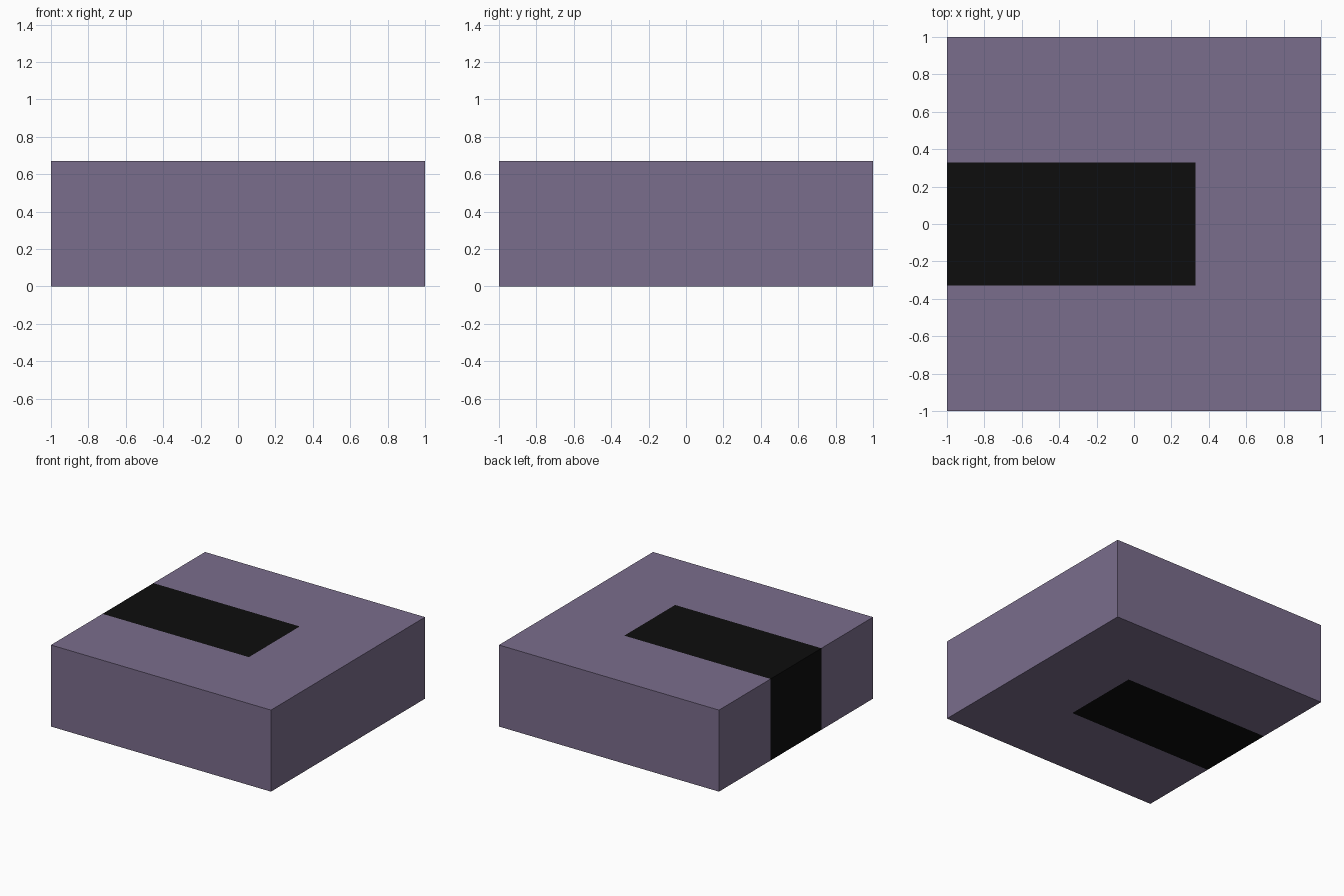
import bpy, bmesh
from mathutils import Vector

if "Cube" in bpy.data.objects:
    bpy.data.objects.remove(bpy.data.objects["Cube"])

HEIGHT = 0.67
STRIP = 0.33  # half width of the dark strip, and its end along x


def material(name, colour):
    m = bpy.data.materials.new(name)
    m.diffuse_color = (*colour, 1)
    m.use_nodes = True
    m.node_tree.nodes["Principled BSDF"].inputs["Base Color"].default_value = m.diffuse_color
    return m


# Square slab standing on the ground
bm = bmesh.new()
bmesh.ops.create_cube(bm, size=1)
bmesh.ops.scale(bm, vec=(2, 2, HEIGHT), verts=bm.verts)
bmesh.ops.translate(bm, vec=(0, 0, HEIGHT / 2), verts=bm.verts)

# Cut the outline of the dark strip into the faces
for point, normal in (((0, STRIP, 0), (0, 1, 0)),
                      ((0, -STRIP, 0), (0, 1, 0)),
                      ((STRIP, 0, 0), (1, 0, 0))):
    bmesh.ops.bisect_plane(bm, geom=bm.verts[:] + bm.edges[:] + bm.faces[:],
                           plane_co=Vector(point), plane_no=Vector(normal))

# Dark strip runs over the top, left side and underside
for f in bm.faces:
    c = f.calc_center_median()
    f.material_index = int(abs(c.y) < STRIP and c.x < STRIP)

mesh = bpy.data.meshes.new("slab")
bm.to_mesh(mesh)
bm.free()
mesh.materials.append(material("muted purple", (0.195, 0.153, 0.262)))
mesh.materials.append(material("near black", (0.004, 0.004, 0.004)))
bpy.context.collection.objects.link(bpy.data.objects.new("slab", mesh))
